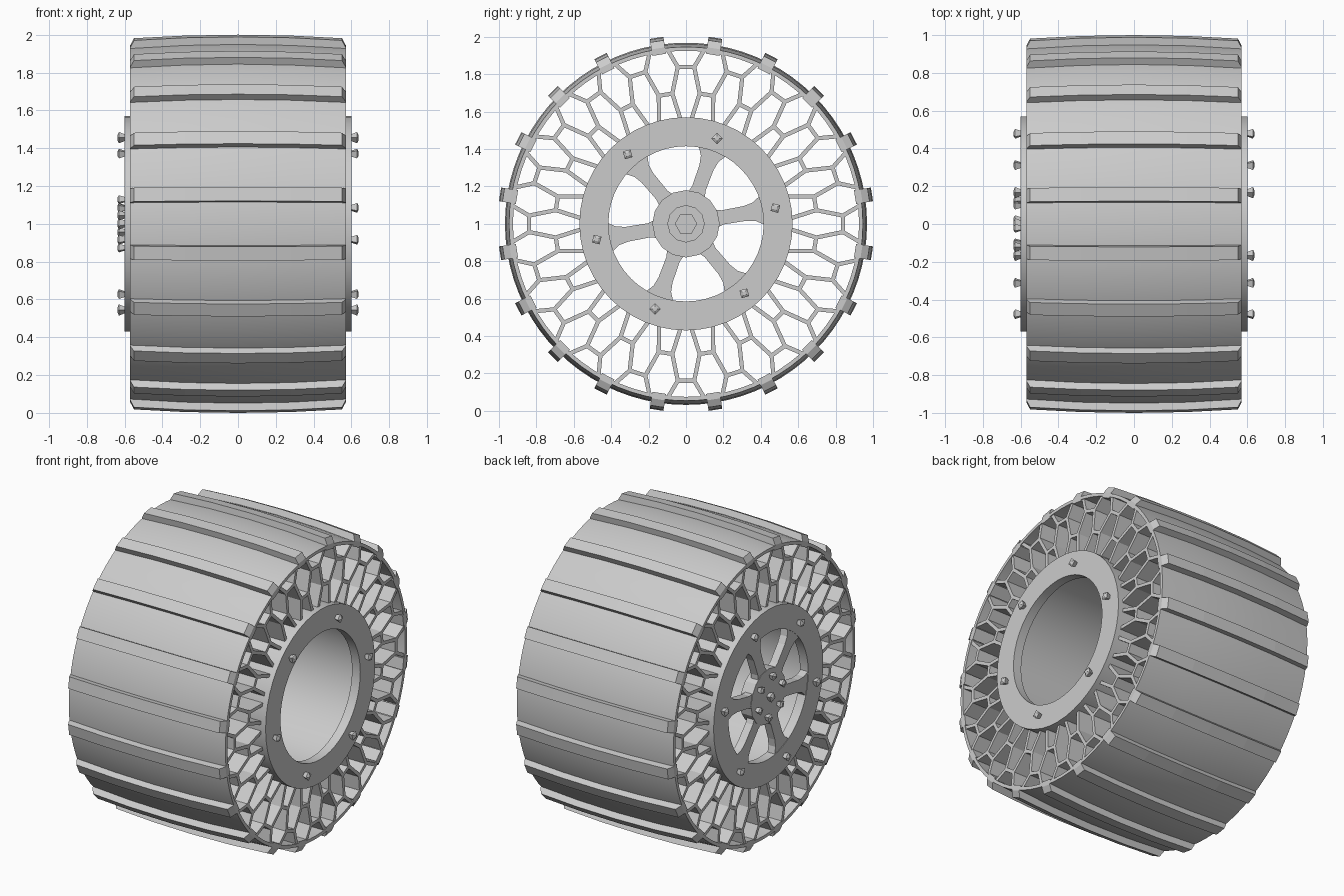
import bpy, bmesh, math
from math import cos, sin, radians
from mathutils import Vector

cube = bpy.data.objects.get("Cube")
if cube:
    bpy.data.objects.remove(cube)

GREY = 0.6
metal = bpy.data.materials.new("plain_grey")
metal.use_nodes = True
metal.diffuse_color = (GREY, GREY, GREY, 1)
metal.node_tree.nodes["Principled BSDF"].inputs["Base Color"].default_value = (GREY, GREY, GREY, 1)

SECTORS = 20
PITCH = 360 / SECTORS
HALF = 0.57          # half width of the tyre
FACE = 0.6           # outer face of the rim


def polar(x, r, deg, side=0.0):
    """Point around the axle, shifted sideways along the tangent."""
    a = radians(deg)
    return Vector((x, r * cos(a) - side * sin(a), 1 + r * sin(a) + side * cos(a)))


def loft(bm, loops, closed=False):
    """Skin a run of equal point loops; cap the ends unless the run is closed."""
    rings = [[bm.verts.new(p) for p in loop] for loop in loops]
    n = len(rings[0])
    pairs = list(zip(rings, rings[1:]))
    if closed:
        pairs.append((rings[-1], rings[0]))
    else:
        bm.faces.new(rings[0])
        bm.faces.new(rings[-1])
    for a, b in pairs:
        for i in range(n):
            j = (i + 1) % n
            bm.faces.new((a[i], a[j], b[j], b[i]))


def revolve(bm, profile, segments, turn=0):
    """Spin a closed (x, radius) profile about the axle."""
    loft(bm, [[polar(x, r, turn + 360 * s / segments) for x, r in profile]
              for s in range(segments)], closed=True)


def finish(name, bm, smooth=False):
    bmesh.ops.recalc_face_normals(bm, faces=bm.faces)
    mesh = bpy.data.meshes.new(name)
    bm.to_mesh(mesh)
    bm.free()
    mesh.materials.append(metal)
    ob = bpy.data.objects.new(name, mesh)
    bpy.context.collection.objects.link(ob)
    if smooth:
        bpy.ops.object.select_all(action='DESELECT')
        ob.select_set(True)
        bpy.context.view_layer.objects.active = ob
        bpy.ops.object.shade_smooth_by_angle(angle=radians(30))
    return ob


# Crowned tread band
bm = bmesh.new()
crown = [(HALF * t, 0.968 - 0.022 * t * t) for t in (-1, -0.5, 0, 0.5, 1)]
revolve(bm, crown + [(HALF, 0.925), (-HALF, 0.925)], 80)
finish("tread_band", bm, smooth=True)

# Cross bars on the tread, with chamfered ends
bm = bmesh.new()
stations = [(-HALF, 0.95), (-0.55, 0.988), (-0.28, 1.002), (0, 1.0066),
            (0.28, 1.002), (0.55, 0.988), (HALF, 0.95)]
for k in range(SECTORS):
    deg = PITCH * (k + 0.5)
    loft(bm, [[polar(x, 0.915, deg, -0.037), polar(x, top, deg, -0.037),
               polar(x, top, deg, 0.037), polar(x, 0.915, deg, 0.037)]
              for x, top in stations])
finish("tread_bars", bm)

# Honeycomb web: thin walls running the full width
R_IN, R_LOW, R_HIGH, R_OUT = 0.56, 0.70, 0.84, 0.935


def wall(bm, start, end, thick=0.011):
    a, b = polar(0, *start), polar(0, *end)
    along = (b - a).normalized()
    off = Vector((0, -along.z, along.y)) * thick
    a, b = a - along * 0.004, b + along * 0.004
    loft(bm, [[p + Vector((x, 0, 0)) for p in (a - off, b - off, b + off, a + off)]
              for x in (-HALF + 0.005, HALF - 0.005)])


bm = bmesh.new()
near, far = PITCH / 6, PITCH / 3
for k in range(SECTORS):
    c = PITCH * k
    wall(bm, (R_HIGH, c - near), (R_HIGH, c + near))
    wall(bm, (R_LOW, c + far), (R_LOW, c + PITCH - far))
    for s in (-1, 1):
        wall(bm, (R_IN, c + s * near), (R_LOW, c + s * far))
        wall(bm, (R_LOW, c + s * far), (R_HIGH, c + s * near))
        wall(bm, (R_HIGH, c + s * near), (R_OUT, c + s * far))
finish("honeycomb_web", bm)

# Rim drum with an inward flange at each end
bm = bmesh.new()
revolve(bm, [(-FACE, 0.57), (FACE, 0.57), (FACE, 0.415), (0.54, 0.415),
             (0.54, 0.52), (-0.54, 0.52), (-0.54, 0.415), (-FACE, 0.415)], 48)
finish("rim_drum", bm, smooth=True)

# Six flared spokes on the right face
bm = bmesh.new()
outline = [(0.14, 0.055), (0.2, 0.038), (0.32, 0.04), (0.37, 0.05), (0.44, 0.095)]
for k in range(6):
    deg = 10 + 60 * k
    for (r0, w0), (r1, w1) in zip(outline, outline[1:]):
        loft(bm, [[polar(x, r0, deg, -w0), polar(x, r1, deg, -w1),
                   polar(x, r1, deg, w1), polar(x, r0, deg, w0)]
                  for x in (-FACE + 0.003, -0.545)])
finish("spokes", bm)

# Hub: stepped disc, with a collar and a six-sided axle nut behind it
for name, radius, x0, x1, sides in (("hub_disc", 0.18, -FACE, -0.52, 16),
                                    ("hub_collar", 0.10, -0.52, -0.49, 12),
                                    ("axle_nut", 0.06, -0.49, -0.45, 6)):
    bm = bmesh.new()
    loft(bm, [[polar(x, radius, 360 * i / sides) for i in range(sides)] for x in (x0, x1)])
    finish(name, bm)


# Flared bolt heads
def bolt(bm, r, deg, side, size=1.0):
    centre = polar(side * FACE, r, deg)
    loft(bm, [[centre + Vector((side * out, w * cos(radians(deg + q)), w * sin(radians(deg + q))))
               for q in (20, 110, 200, 290)]
              for out, w in ((-0.005, 0.016 * size), (0.03, 0.03 * size), (0.038, 0.012 * size))])


for name, side in (("left_rim_bolts", 1), ("right_rim_bolts", -1)):
    bm = bmesh.new()
    for k in range(6):
        bolt(bm, 0.485, 10 + 60 * k, side)
    finish(name, bm)

bm = bmesh.new()
for k in range(6):
    bolt(bm, 0.13, 40 + 60 * k, -1, 0.9)
bolt(bm, 0.0, 0, -1, 1.1)
finish("hub_bolts", bm)
